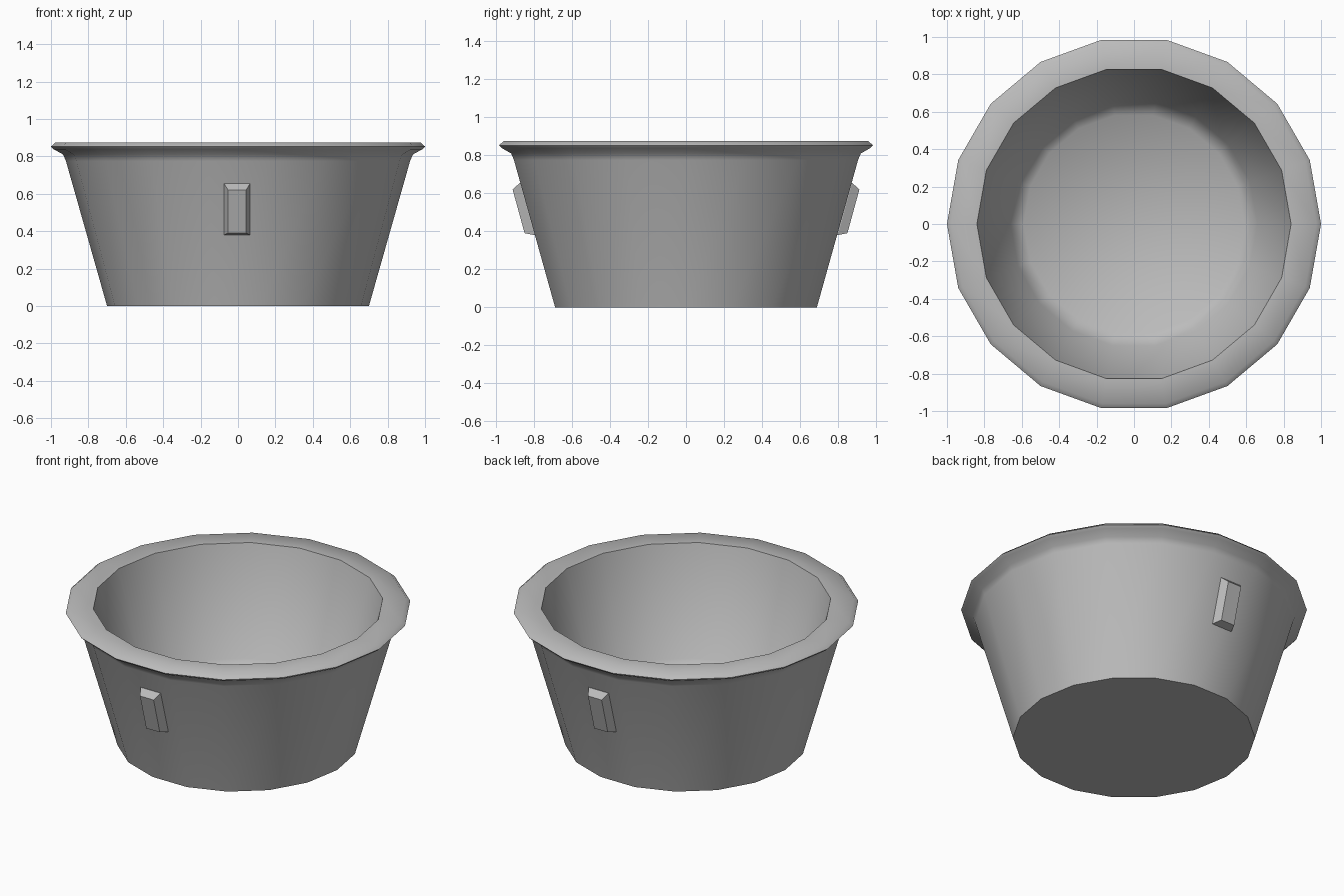
import bpy, bmesh, math
from mathutils import Matrix

cube = bpy.data.objects.get("Cube")
if cube:
    bpy.data.objects.remove(cube, do_unlink=True)

SIDES = 18

grey = bpy.data.materials.new("plain_grey")
grey.use_nodes = True
colour = (0.5, 0.5, 0.5, 1)
grey.diffuse_color = colour
grey.node_tree.nodes["Principled BSDF"].inputs["Base Color"].default_value = colour


def finish(name, bm):
    """Turn a bmesh into a named grey object."""
    bmesh.ops.recalc_face_normals(bm, faces=bm.faces)
    mesh = bpy.data.meshes.new(name)
    bm.to_mesh(mesh)
    bm.free()
    mesh.materials.append(grey)
    obj = bpy.data.objects.new(name, mesh)
    bpy.context.collection.objects.link(obj)
    return obj


# Tub: one closed profile (radius, height) from the base, over the lip, to the floor
profile = [(0.70, 0), (0.92, 0.775), (0.935, 0.81), (0.985, 0.838), (1.0, 0.853),
           (0.975, 0.875), (0.84, 0.875), (0.66, 0.22), (0.59, 0.16)]
bm = bmesh.new()
rings = []
for r, z in profile:
    angles = [math.tau * i / SIDES for i in range(SIDES)]
    rings.append([bm.verts.new((r * math.cos(a), r * math.sin(a), z)) for a in angles])
for low, high in zip(rings, rings[1:]):
    for i in range(SIDES):
        j = (i + 1) % SIDES
        bm.faces.new((low[i], low[j], high[j], high[i]))
bm.faces.new(rings[0][::-1])
bm.faces.new(rings[-1])
tub = finish("tub", bm)
bpy.ops.object.select_all(action="DESELECT")
tub.select_set(True)
bpy.context.view_layer.objects.active = tub
bpy.ops.object.shade_smooth_by_angle(angle=math.radians(60))


# Grip tabs: tapered blocks leaning with the wall, front and back
def grip_tab(name, turn):
    bm = bmesh.new()
    # each level: half width, then (y, z) of its bottom and top edges
    levels = [(0.07, (-0.76, 0.38), (-0.84, 0.655)),
              (0.07, (-0.80, 0.38), (-0.875, 0.655)),
              (0.048, (-0.85, 0.39), (-0.913, 0.62))]
    loops = []
    for w, (y0, z0), (y1, z1) in levels:
        corners = [(-w, y0, z0), (w, y0, z0), (w, y1, z1), (-w, y1, z1)]
        loops.append([bm.verts.new((x - 0.005, y, z)) for x, y, z in corners])
    for a, b in zip(loops, loops[1:]):
        for i in range(4):
            j = (i + 1) % 4
            bm.faces.new((a[i], a[j], b[j], b[i]))
    bm.faces.new(loops[0])
    bm.faces.new(loops[-1])
    bm.transform(Matrix.Rotation(turn, 4, "Z"))
    finish(name, bm)


grip_tab("front_grip_tab", 0)
grip_tab("back_grip_tab", math.pi)
